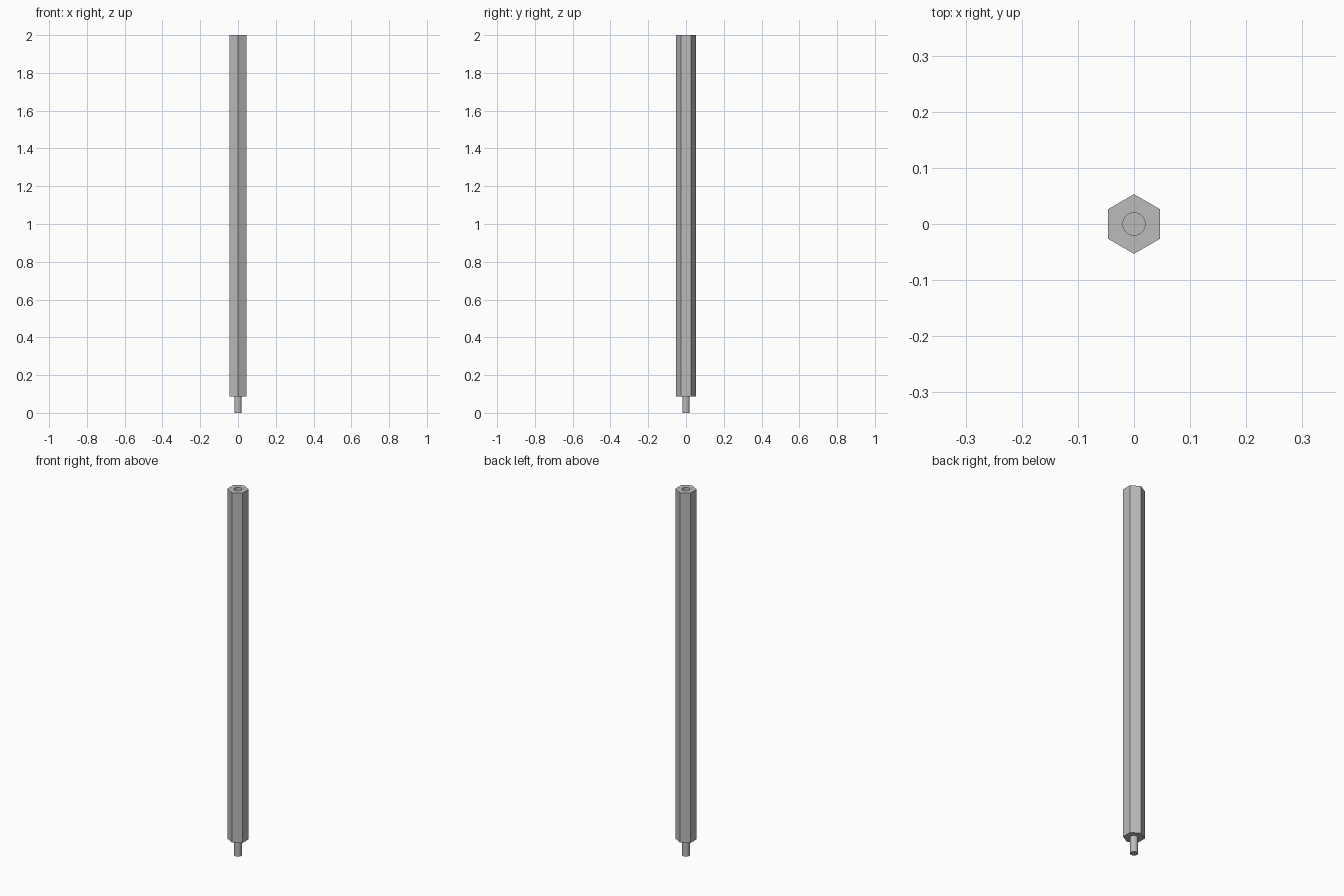
import bpy
import math

cube = bpy.data.objects.get("Cube")
if cube:
    bpy.data.objects.remove(cube, do_unlink=True)

HEIGHT = 2.0
STUD_LENGTH = 0.088
HEX_RADIUS = 0.0531
BORE_RADIUS = 0.02
BORE_DEPTH = 0.1

metal = bpy.data.materials.new("grey_metal")
metal.use_nodes = True
color = (0.5, 0.5, 0.5, 1)
metal.diffuse_color = color
metal.node_tree.nodes["Principled BSDF"].inputs["Base Color"].default_value = color


def prism(name, sides, radius, bottom, top):
    bpy.ops.mesh.primitive_cylinder_add(
        vertices=sides, radius=radius, depth=top - bottom,
        location=(0, 0, (top + bottom) / 2))
    obj = bpy.context.object
    obj.name = name
    obj.data.materials.append(metal)
    return obj


def smooth_sides(obj):
    bpy.ops.object.select_all(action='DESELECT')
    obj.select_set(True)
    bpy.context.view_layer.objects.active = obj
    bpy.ops.object.shade_smooth_by_angle(angle=math.radians(30))


# Hexagonal body with a blind bore in its top
body = prism("hex_body", 6, HEX_RADIUS, STUD_LENGTH, HEIGHT)
cutter = prism("bore_cutter", 48, BORE_RADIUS, HEIGHT - BORE_DEPTH, HEIGHT + 0.05)
cutter.hide_render = True
bore = body.modifiers.new("bore", 'BOOLEAN')
bore.operation = 'DIFFERENCE'
bore.solver = 'EXACT'
bore.object = cutter
bpy.ops.object.select_all(action='DESELECT')
body.select_set(True)
bpy.context.view_layer.objects.active = body
bpy.ops.object.modifier_apply(modifier=bore.name)
bpy.data.objects.remove(cutter, do_unlink=True)
smooth_sides(body)

# Round stud at the bottom
stud = prism("bottom_stud", 48, 0.0193, 0, STUD_LENGTH)
smooth_sides(stud)
